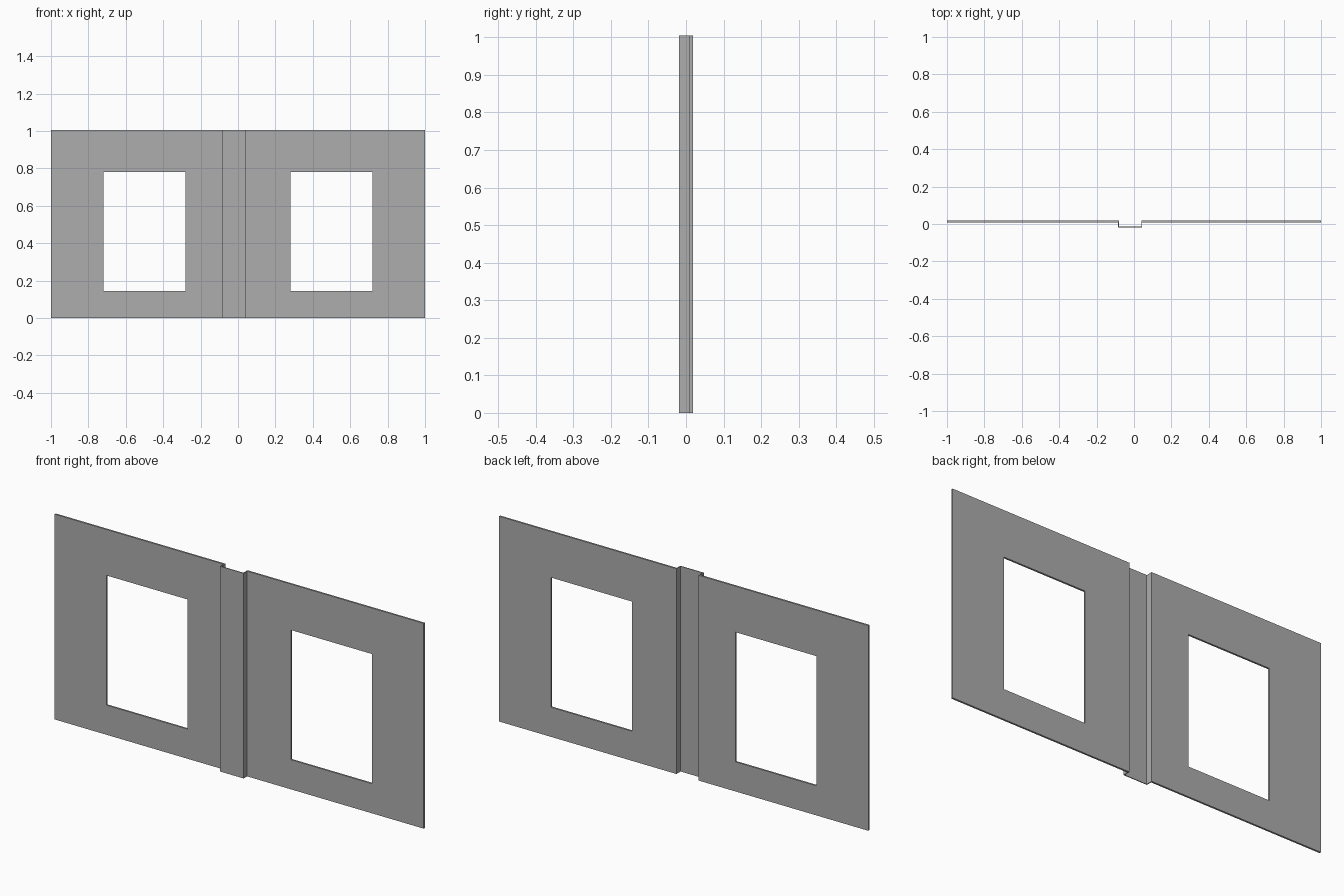
import bpy, bmesh

cube = bpy.data.objects.get("Cube")
if cube:
    bpy.data.objects.remove(cube)

GREY = (0.42, 0.42, 0.42, 1)
mat = bpy.data.materials.new("wall grey")
mat.use_nodes = True
mat.diffuse_color = GREY
mat.node_tree.nodes["Principled BSDF"].inputs["Base Color"].default_value = GREY

HEIGHT, FRONT, BACK = 1.005, 0.009, 0.018


def make_object(name, bm):
    bmesh.ops.recalc_face_normals(bm, faces=bm.faces)
    mesh = bpy.data.meshes.new(name)
    bm.to_mesh(mesh)
    bm.free()
    mesh.materials.append(mat)
    obj = bpy.data.objects.new(name, mesh)
    bpy.context.collection.objects.link(obj)


def extrude(bm, offset):
    faces = bmesh.ops.extrude_face_region(bm, geom=bm.faces[:])["geom"]
    verts = [v for v in faces if isinstance(v, bmesh.types.BMVert)]
    bmesh.ops.translate(bm, verts=verts, vec=offset)


def window_panel(name, x0, x1, win0, win1):
    """Thin wall panel with a rectangular opening."""
    outer = [(x0, 0), (x1, 0), (x1, HEIGHT), (x0, HEIGHT)]
    inner = [(win0, 0.145), (win1, 0.145), (win1, 0.78), (win0, 0.78)]
    bm = bmesh.new()
    o, i = [[bm.verts.new((x, FRONT, z)) for x, z in ring] for ring in (outer, inner)]
    for k in range(4):
        n = (k + 1) % 4
        bm.faces.new((o[k], o[n], i[n], i[k]))
    extrude(bm, (0, BACK - FRONT, 0))
    make_object(name, bm)


# Wall panels either side of the joint
window_panel("right_wall_panel", -1, -0.083, -0.72, -0.28)
window_panel("left_wall_panel", 0.042, 1, 0.28, 0.72)

# Channel strip that steps forward between the panels, open at the back
T = 0.004
L, R, Y = -0.085, 0.043, -0.018
profile = [(L, BACK), (L, Y), (R, Y), (R, BACK),
           (R - T, BACK), (R - T, Y + T), (L + T, Y + T), (L + T, BACK)]
bm = bmesh.new()
bm.faces.new([bm.verts.new((x, y, 0)) for x, y in profile])
extrude(bm, (0, 0, HEIGHT))
make_object("centre_channel", bm)
